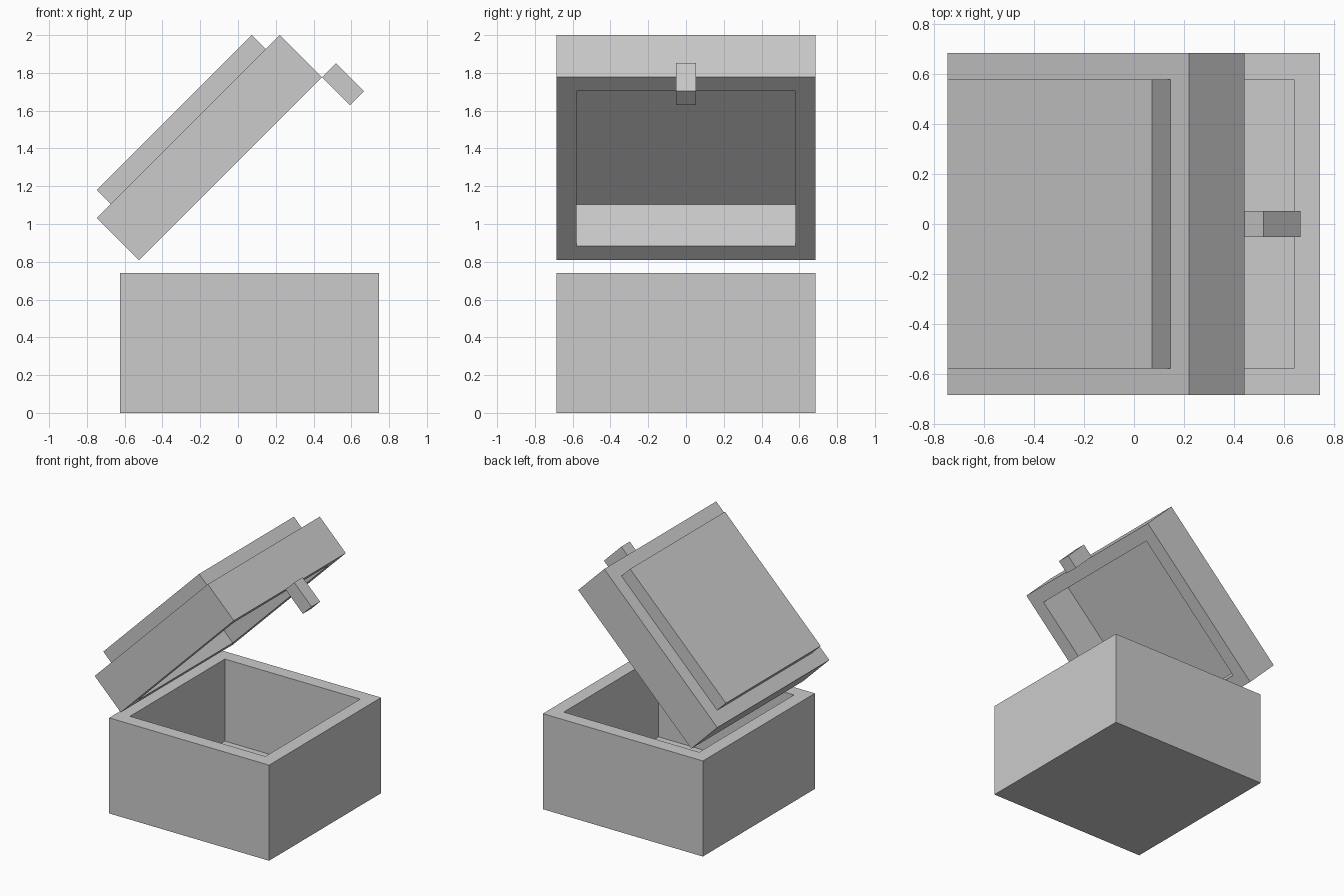
import bpy, bmesh, math
from mathutils import Matrix, Vector

if "Cube" in bpy.data.objects:
    bpy.data.objects.remove(bpy.data.objects["Cube"])

WALL = 0.105
SIDE = 1.37


def block(name, lo, hi, steps=()):
    """Box from lo to hi; each step (axis direction, shift) insets that end face and moves it along z."""
    bm = bmesh.new()
    size = Vector(hi) - Vector(lo)
    centre = (Vector(hi) + Vector(lo)) / 2
    bmesh.ops.create_cube(bm, size=1, matrix=Matrix.Translation(centre) @ Matrix.Diagonal((*size, 1)))
    ends = {}
    for f in bm.faces:
        f.normal_update()
        if abs(f.normal.z) > 0.9:
            ends[round(f.normal.z)] = f
    for direction, shift in steps:
        face = ends[direction]
        bmesh.ops.inset_region(bm, faces=[face], thickness=WALL, use_even_offset=True)
        new = bmesh.ops.extrude_discrete_faces(bm, faces=[face])["faces"][0]
        bmesh.ops.translate(bm, verts=new.verts, vec=(0, 0, shift))
    bmesh.ops.recalc_face_normals(bm, faces=bm.faces)
    mesh = bpy.data.meshes.new(name)
    bm.to_mesh(mesh)
    bm.free()
    obj = bpy.data.objects.new(name, mesh)
    bpy.context.collection.objects.link(obj)
    return obj


# Open-topped box
block("box_base", (-0.624, -SIDE / 2, 0), (0.746, SIDE / 2, 0.74), [(1, -0.635)])

# Hollow lid with raised top panel, modelled flat from its lower hinge edge
lid = block("lid", (0, -SIDE / 2, 0), (SIDE, SIDE / 2, 0.315), [(-1, 0.313), (1, WALL)])

# Latch hanging from the lid's front edge
latch = block("latch", (SIDE, -0.052, -0.21), (SIDE + WALL, 0.052, 0))

# Swing lid and latch open by 45 degrees
for part in (lid, latch):
    part.location = (-0.525, 0, 0.8085)
    part.rotation_euler = (0, -math.radians(45), 0)
